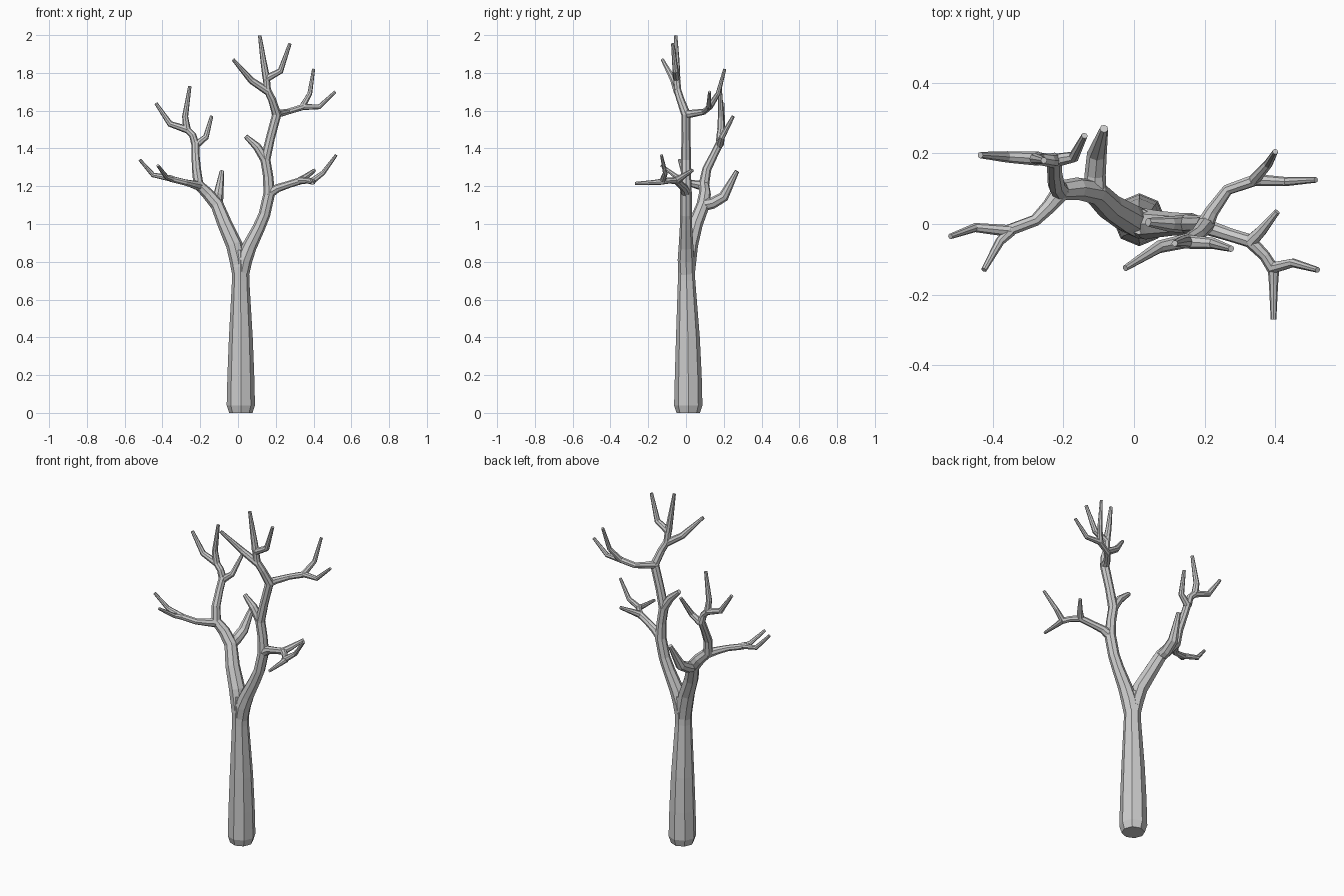
import bpy
import bmesh
import math
from mathutils import Vector

SIDES = 8
UNIT = 0.01  # all branch coordinates and radii are given in hundredths

default_cube = bpy.data.objects.get("Cube")
if default_cube:
    bpy.data.objects.remove(default_cube, do_unlink=True)

# One plain bark colour for the whole tree
bark = bpy.data.materials.new("bark_grey")
bark.use_nodes = True
bark_colour = (0.6, 0.6, 0.6, 1)
bark.diffuse_color = bark_colour
bark.node_tree.nodes["Principled BSDF"].inputs["Base Color"].default_value = bark_colour


def radius_at(radii, fraction):
    """Interpolate the radius list evenly along the branch points."""
    position = fraction * (len(radii) - 1)
    index = min(int(position), len(radii) - 2)
    return radii[index] + (radii[index + 1] - radii[index]) * (position - index)


def limb(name, radii, *points):
    """Build a faceted, capped tube that follows the points and tapers."""
    path = [Vector(point) * UNIT for point in points]
    last = len(path) - 1
    steps = [(b - a).normalized() for a, b in zip(path, path[1:])]
    mesh_builder = bmesh.new()
    rings = []
    side = None
    for index, centre in enumerate(path):
        before = steps[max(index - 1, 0)]
        after = steps[min(index, last - 1)]
        # Keep the foot of the trunk level with the ground
        tangent = Vector((0, 0, 1)) if centre.z == 0 else (before + after).normalized()
        if side is None:
            side = Vector((0, 1, 0)) if abs(tangent.x) > 0.8 else Vector((1, 0, 0))
        side = (side - tangent * side.dot(tangent)).normalized()
        other = tangent.cross(side)
        radius = radius_at(radii, index / last) * UNIT
        ring = []
        for corner in range(SIDES):
            angle = math.tau * corner / SIDES
            offset = side * math.cos(angle) + other * math.sin(angle)
            ring.append(mesh_builder.verts.new(centre + offset * radius))
        rings.append(ring)
    for lower, upper in zip(rings, rings[1:]):
        for corner in range(SIDES):
            following = (corner + 1) % SIDES
            mesh_builder.faces.new((lower[corner], lower[following],
                                    upper[following], upper[corner]))
    mesh_builder.faces.new(list(reversed(rings[0])))
    mesh_builder.faces.new(rings[-1])
    bmesh.ops.recalc_face_normals(mesh_builder, faces=mesh_builder.faces)
    mesh = bpy.data.meshes.new(name)
    mesh_builder.to_mesh(mesh)
    mesh_builder.free()
    mesh.materials.append(bark)
    tree_part = bpy.data.objects.new(name, mesh)
    bpy.context.collection.objects.link(tree_part)


TWIG = (2.0, 1.6, 0.9)
FINE_TWIG = (1.7, 1.3, 0.8)

# Trunk with a chamfered foot
limb("trunk", (6.2, 7.5, 7.1, 6.3, 4.6, 4.5, 3.8),
     (1.5, 1.2, 0), (1.5, 1.2, 4), (1.5, 1.2, 20), (1.5, 1, 40), (1.4, 0.3, 70),
     (1.4, 0.3, 77), (1.4, 0.8, 86))

# Right limb, rising from the fork to its crown
limb("right_limb", (4.2, 4.5, 4.4, 3.9, 3.5, 3.2, 2.8, 2.4, 2.1, 2.1),
     (1.4, 0.3, 72), (0, 1, 81), (-2, 2, 89), (-7, 5, 100), (-11, 9, 110), (-16, 10, 116),
     (-21, 9.5, 121), (-22, 11, 129), (-22.5, 15, 137), (-22.5, 18, 143))
limb("right_back_stub", (3.2, 3.0, 2.8, 1.2),
     (-11, 9, 110), (-11, 14, 111), (-10.5, 20, 114.5), (-8.5, 27, 128))

# Right side branch and its twigs
limb("right_side_branch", (2.8, 2.1, 1.7, 1.7),
     (-20, 10, 120), (-24, 5, 121), (-28, 1, 122), (-36, -2, 124))
limb("right_side_outer_twig", FINE_TWIG, (-35, -2, 124), (-45, -1, 126), (-52, -3.5, 134))
limb("right_side_front_twig", FINE_TWIG, (-35, -2, 124), (-38, -5, 125), (-42.5, -13, 131))

# Right crown twigs
limb("right_crown_inner_twig", TWIG, (-22, 18, 142), (-17, 19, 146), (-14, 25, 157))
limb("right_crown_branch", (2.2, 1.9, 1.8), (-22.5, 18, 142), (-24, 18, 147), (-27, 18.5, 150))
limb("right_crown_upright_twig", TWIG, (-27, 18.5, 150), (-28, 18.5, 157), (-25.5, 18, 173))
limb("right_crown_outer_twig", TWIG, (-27, 18.5, 150), (-36, 19, 153), (-43.5, 19.5, 164))

# Left limb, rising from the fork to its upper crown
limb("left_limb", (4.2, 4.4, 3.9, 3.3, 3.1, 3.1, 2.7, 2.7, 2.4, 2.5, 2.1, 2.0, 1.8),
     (1.4, 0.3, 72), (3.2, 0, 81), (6, 0, 88), (11, 0, 98), (14, 0, 105), (16.5, 0, 116),
     (16, 0, 125), (14.5, 0, 134), (17, 0, 145), (20.5, 0, 158),
     (18, -3, 166), (15.5, -4.5, 171), (15, -5, 178))
limb("left_inner_stub", (2.6, 2.2, 1.2), (14.5, 0, 134), (10, 0, 141), (4, 0.5, 146.5))

# Left side branch and its twigs
limb("left_side_branch", (2.9, 2.2, 1.9, 1.9),
     (16, 0, 116), (21, -1, 119), (27, -3, 121), (33.5, -5, 123))
limb("left_side_back_twig", TWIG, (33, -5, 123), (36, -2, 125), (40.5, 3.5, 128.5))
limb("left_side_front_branch", (1.9, 1.6, 1.7), (33, -5, 123), (37, -9, 123), (39.5, -13, 122.5))
limb("left_side_front_twig", FINE_TWIG, (39.5, -12, 122.5), (39.5, -17, 122), (39.5, -27, 121.5))
limb("left_side_outer_twig", FINE_TWIG, (39, -12.5, 122.5), (45, -11, 127), (52, -13, 136.5))

# Left upper back branch and its twigs
limb("left_upper_branch", (2.5, 2.0, 1.6, 1.7),
     (20, -0.5, 158), (22, 3.5, 158.5), (26.5, 9.7, 159.5), (34.5, 12.5, 162))
limb("left_upper_upright_twig", FINE_TWIG, (34, 12.5, 162), (38, 17, 169), (40, 20.5, 182))
limb("left_upper_outer_twig", FINE_TWIG, (34, 12.5, 162), (43, 12, 162), (51.5, 12.5, 170))

# Left crown twigs
limb("left_crown_inner_twig", (2.1, 1.8, 0.9), (16, -4.5, 170), (7, -6.5, 176), (-2.5, -12.5, 187))
limb("left_crown_top_twig", TWIG, (15, -5, 177), (13.5, -5, 186), (11.5, -5.5, 199.8))
limb("left_crown_outer_twig", TWIG, (15, -5, 177), (22.5, -5.5, 181), (27.5, -7, 195.5))
